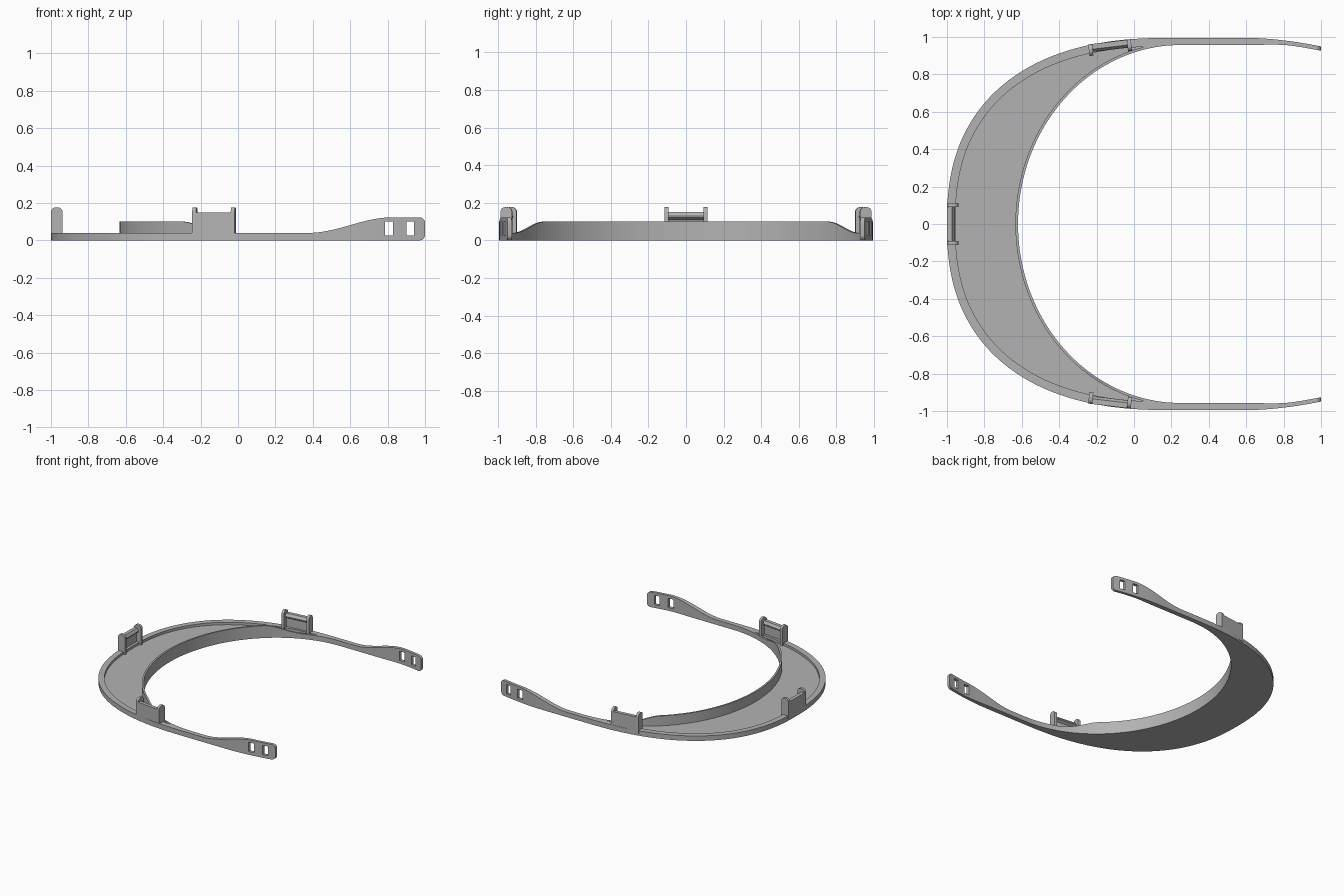
import bpy, bmesh, math
from mathutils import Vector, Matrix

cube = bpy.data.objects.get("Cube")
if cube:
    bpy.data.objects.remove(cube, do_unlink=True)

grey = bpy.data.materials.new("matte grey")
grey.use_nodes = True
colour = (0.45, 0.45, 0.45, 1)
grey.diffuse_color = colour
grey.node_tree.nodes["Principled BSDF"].inputs["Base Color"].default_value = colour


def finish(bm, name):
    bmesh.ops.remove_doubles(bm, verts=bm.verts, dist=1e-5)
    bmesh.ops.recalc_face_normals(bm, faces=bm.faces)
    mesh = bpy.data.meshes.new(name)
    bm.to_mesh(mesh)
    bm.free()
    mesh.materials.append(grey)
    obj = bpy.data.objects.new(name, mesh)
    bpy.context.collection.objects.link(obj)
    return obj


def smooth(obj):
    bpy.ops.object.select_all(action="DESELECT")
    obj.select_set(True)
    bpy.context.view_layer.objects.active = obj
    bpy.ops.object.shade_smooth_by_angle(angle=math.radians(30))


def ease(a, b, x):
    t = min(max((x - a) / (b - a), 0), 1)
    return t * t * (3 - 2 * t)


# Cross-sections of the visor: rim, sunken floor and raised brow band
RIM, FLOOR, BAND = 0.04, 0.02, 0.10
POW = 2 / 2.4


def visor_section(theta):
    c, s = max(math.cos(theta), 0), math.sin(theta)
    o = Vector((0.2 - 1.2 * c ** POW, 0.995 * s ** POW))
    xi = -0.62 + 0.82 * (o.x + 1) / 1.2
    phi = math.acos(min((0.25 - xi) / 0.87, 1))
    i = Vector((xi, 0.957 * math.sin(phi)))
    # Offset the rim inward and the band outward along the curve normals
    no = Vector((c ** (2 - POW) / 1.2, s ** (2 - POW) / 0.995)).normalized()
    ni = Vector((math.cos(phi) / 0.87, math.sin(phi) / 0.957)).normalized()
    r = o + Vector((no.x, -no.y)) * 0.045
    b = i + Vector((-ni.x, ni.y)) * 0.014
    top = BAND + (RIM - BAND) * ease(0.75, 0.91, i.y)
    floor = FLOOR
    if (b - r).dot(i - o) <= 0 or (b - r).length < 0.004:
        r = b = (o + i) / 2
        floor = top = RIM
    return [(*o, 0), (*o, RIM), (*r, RIM), (*r, floor),
            (*b, floor), (*b, top), (*i, top), (*i, 0)]


# Cross-sections of the arm: rises to a tall tip that bends inward
def arm_section(x):
    bend = max(x - 0.6, 0) / 0.4
    yo = 0.995 - 0.046 * bend ** 1.8
    thick = 0.038 - 0.015 * ease(0.6, 0.85, x)
    top = RIM + 0.083 * ease(0.38, 0.82, x)
    radius = 0.03
    d = max(x - (1 - radius), 0)
    low = radius - math.sqrt(max(radius ** 2 - d * d, 0))
    low, top = low * 0.95, top - low * 0.95
    yi = yo - thick
    ym = (yo + yi) / 2
    return [(x, yo, low), (x, yo, top)] + [(x, ym, top)] * 4 + [(x, yi, top), (x, yi, low)]


half = [visor_section(math.pi / 2 * k / 72) for k in range(73)]
half += [arm_section(0.25 + 0.72 * k / 36) for k in range(37)]
half += [arm_section(0.97 + 0.03 * math.sin(math.pi / 2 * k / 6)) for k in range(1, 7)]
mirrored = [[(x, -y, z) for x, y, z in sec] for sec in half[:0:-1]]

bm = bmesh.new()
rings = [[bm.verts.new(p) for p in sec] for sec in mirrored + half]
for a, b in zip(rings, rings[1:]):
    for k in range(8):
        n = (k + 1) % 8
        bm.faces.new((a[k], a[n], b[n], b[k]))
bm.faces.new(rings[0])
bm.faces.new(rings[-1])
frame = finish(bm, "visor_frame")

# Strap slots through both arm tips
for x0, x1 in ((0.785, 0.83), (0.9, 0.942)):
    bm = bmesh.new()
    bmesh.ops.create_cube(bm, size=1, matrix=Matrix.Translation(((x0 + x1) / 2, 0, 0.063))
                          @ Matrix.Diagonal((x1 - x0, 3, 0.075, 1)))
    cutter = finish(bm, "slot_cutter")
    cutter.hide_render = True
    mod = frame.modifiers.new("slot", "BOOLEAN")
    mod.object = cutter
    mod.operation = "DIFFERENCE"
    mod.solver = "EXACT"
    bpy.context.view_layer.objects.active = frame
    bpy.ops.object.modifier_apply(modifier=mod.name)
    bpy.data.objects.remove(cutter, do_unlink=True)
smooth(frame)


# Clips: two round-topped posts joined by a plate with an overhanging lip
def extrude_profile(bm, profile, u0, u1, place):
    ends = [[bm.verts.new(place(u, v, z)) for v, z in profile] for u in (u0, u1)]
    n = len(profile)
    for k in range(n):
        m = (k + 1) % n
        bm.faces.new((ends[0][k], ends[0][m], ends[1][m], ends[1][k]))
    for end in ends:
        bm.faces.new(end)


def clip(name, start, end):
    start, end = Vector(start), Vector(end)
    along = (end - start).normalized()
    inward = Vector((-along.y, along.x))
    if inward.dot(-(start + end)) < 0:
        inward = -inward
    mid, span = (start + end) / 2, (end - start).length / 2

    def place(u, v, z):
        return (*(mid + along * u + inward * v), z)

    depth, top, r = 0.062, 0.177, 0.026
    post = [(0, 0.015), (depth, 0.015)]
    for cx, a0 in ((depth - r, 0), (r, 90)):
        for k in range(7):
            a = math.radians(a0 + 15 * k)
            post.append((cx + r * math.cos(a), top - r + r * math.sin(a)))
    plate = [(0, 0.015), (0.024, 0.015), (0.024, 0.11),
             (0.042, 0.122), (0.042, 0.13), (0.028, 0.15), (0, 0.15)]
    bm = bmesh.new()
    extrude_profile(bm, plate, -span + 0.01, span - 0.01, place)
    for s in (-1, 1):
        extrude_profile(bm, post, s * span, s * (span - 0.021), place)
    smooth(finish(bm, name))


clip("front_clip", (-1, -0.113), (-1, 0.113))
for side, s in (("left", 1), ("right", -1)):
    clip(side + "_clip", (-0.245, s * 0.96), (-0.018, s * 0.987))
